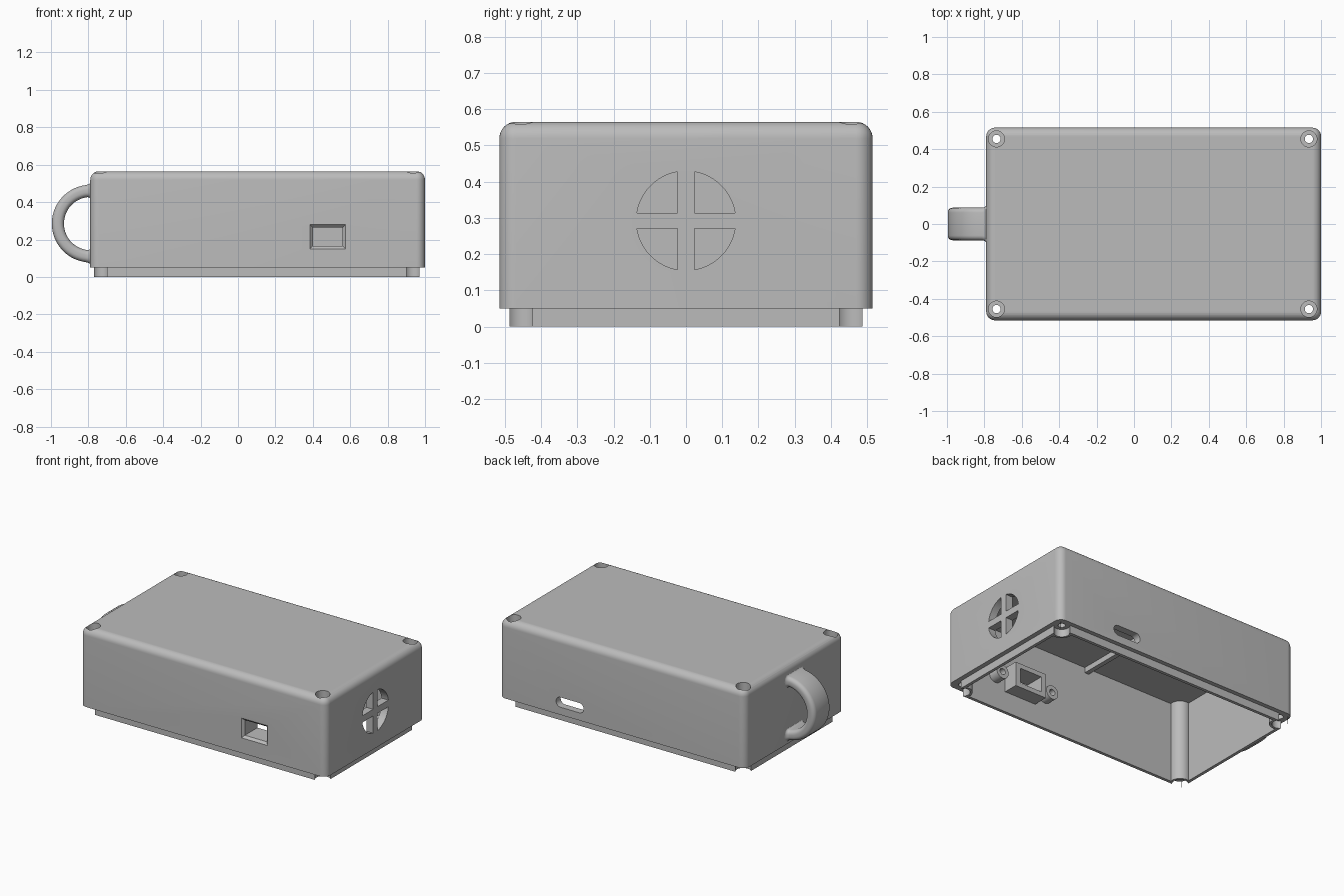
import bpy, bmesh, math
from mathutils import Matrix, Vector

cube = bpy.data.objects.get("Cube")
if cube:
    bpy.data.objects.remove(cube, do_unlink=True)

grey = bpy.data.materials.new("matte grey")
grey.use_nodes = True
grey.diffuse_color = (0.5, 0.5, 0.5, 1)
grey.node_tree.nodes["Principled BSDF"].inputs["Base Color"].default_value = grey.diffuse_color


def finish(name, bm):
    bmesh.ops.recalc_face_normals(bm, faces=bm.faces)
    mesh = bpy.data.meshes.new(name)
    bm.to_mesh(mesh)
    bm.free()
    mesh.materials.append(grey)
    ob = bpy.data.objects.new(name, mesh)
    bpy.context.collection.objects.link(ob)
    return ob


def box(name, lo, hi, radius=0, pick=None, segments=8):
    """Box between two corners; edges accepted by pick are rounded."""
    lo, hi = Vector(lo), Vector(hi)
    bm = bmesh.new()
    bmesh.ops.create_cube(bm, size=1)
    for v in bm.verts:
        v.co = Vector([(lo[i] + hi[i]) / 2 + v.co[i] * (hi[i] - lo[i]) for i in range(3)])
    if radius:
        edges = [e for e in bm.edges if pick(e.verts[0].co, e.verts[1].co)]
        bmesh.ops.bevel(bm, geom=edges, offset=radius, segments=segments,
                        affect='EDGES', profile=0.5)
    return finish(name, bm)


def rod(name, start, end, r1, r2=None, sides=40):
    """Cylinder or cone between two points."""
    start, end = Vector(start), Vector(end)
    axis = end - start
    bm = bmesh.new()
    place = Matrix.Translation((start + end) / 2) @ axis.to_track_quat('Z', 'Y').to_matrix().to_4x4()
    bmesh.ops.create_cone(bm, cap_ends=True, segments=sides, radius1=r1,
                          radius2=r1 if r2 is None else r2, depth=axis.length, matrix=place)
    return finish(name, bm)


def combine(target, tool, operation='DIFFERENCE'):
    """Apply a boolean and discard the tool object."""
    mod = target.modifiers.new("bool", 'BOOLEAN')
    mod.operation, mod.object, mod.solver = operation, tool, 'EXACT'
    bpy.context.view_layer.objects.active = target
    bpy.ops.object.modifier_apply(modifier=mod.name)
    bpy.data.objects.remove(tool, do_unlink=True)


def smooth(ob):
    bpy.ops.object.select_all(action='DESELECT')
    ob.select_set(True)
    bpy.context.view_layer.objects.active = ob
    bpy.ops.object.shade_smooth_by_angle(angle=math.radians(30))


LEFT, RIGHT, HALF = -0.79, 1.0, 0.515
RIM, TOP = 0.05, 0.565
screws = [(x, y) for x in (-0.735, 0.935) for y in (-0.455, 0.455)]

# Rounded outer shell and the stepped lip underneath
case = box("enclosure", (LEFT, -HALF, RIM), (RIGHT, HALF, TOP), 0.046,
           lambda a, b: max(a.z, b.z) > RIM + 0.01)
combine(case, box("lip", (-0.77, -0.487, 0), (0.97, 0.487, 0.1)), 'UNION')

# Open cavity that leaves the corner posts and a ceiling rib standing
cavity = box("cavity", (-0.75, -0.467, -0.1), (0.95, 0.467, 0.525))
for x, y in screws:
    combine(cavity, rod("post", (x, y, -0.2), (x, y, 0.6), 0.062))
combine(cavity, box("rib", (-0.045, -0.6, 0.49), (-0.015, 0.6, 0.6)))
combine(case, cavity)

# Corner notches in the lip, screw holes and recesses for the heads
for x, y in screws:
    combine(case, rod("notch", (x, y, -0.1), (x, y, RIM), 0.047))
    combine(case, rod("hole", (x, y, -0.1), (x, y, 0.7), 0.022))
    combine(case, rod("recess", (x, y, 0.515), (x, y, 0.7), 0.043))

# Connector housing with two screw bosses inside the front wall
PX, PZ = 0.48, 0.215
combine(case, box("housing", (PX - 0.115, -0.49, PZ - 0.08), (PX + 0.115, -0.37, PZ + 0.08)), 'UNION')
for side in (-1, 1):
    bx = PX + side * 0.19
    combine(case, rod("boss", (bx, -0.49, PZ), (bx, -0.4, PZ), 0.045), 'UNION')
    combine(case, rod("pilot", (bx, -0.47, PZ), (bx, -0.3, PZ), 0.02))
combine(case, box("port", (PX - 0.08, -0.6, PZ - 0.05), (PX + 0.08, -0.3, PZ + 0.05)))

# Flared opening around the port
bm = bmesh.new()
bmesh.ops.create_cube(bm, size=1)
for v in bm.verts:
    flare = 0.03 if v.co.y < 0 else 0
    v.co = (PX + math.copysign(0.08 + flare, v.co.x), -0.53 if flare else -0.5,
            PZ + math.copysign(0.05 + flare, v.co.z))
combine(case, finish("port_flare", bm))

# Rounded slot in the back wall
combine(case, box("slot", (0.385, 0.4, 0.1), (0.585, 0.6, 0.165), 0.032,
                  lambda a, b: abs(a.y - b.y) > 0.1))

# Round vent divided by a cross
vent = rod("vent", (0.9, 0, 0.292), (1.1, 0, 0.292), 0.137, sides=64)
combine(vent, box("upright", (0.8, -0.023, 0), (1.2, 0.023, 0.6)))
combine(vent, box("crossbar", (0.8, -0.3, 0.27), (1.2, 0.3, 0.314)))
combine(case, vent)
smooth(case)

# Half-ring handle: rounded band section swept round, flaring at the wall
MID, W, T, R, FILLET = 0.175, 0.087, 0.0325, 0.026, 0.025
section = []
for cx, cy, start in ((1, 1, 0), (-1, 1, 90), (-1, -1, 180), (1, -1, 270)):
    for k in range(6):
        a = math.radians(start + k * 18)
        section.append((cx * (T - R) + R * math.cos(a), cy * (W - R) + R * math.sin(a)))
angles = [math.radians(d) for d in
          [90, 91, 92, 94, 96, 98] + list(range(102, 259, 6)) + [262, 264, 266, 268, 269, 270]]
bm = bmesh.new()
rings = []
for a in angles:
    near = max(0, 1 + MID * math.cos(a) / FILLET)
    grow = 1 - math.sqrt(max(0, 1 - near * near))
    ring = []
    for r, w in section:
        r *= 1 + grow * 0.4
        w *= 1 + grow * 0.25
        ring.append(bm.verts.new((LEFT + 0.002 + (MID + r) * math.cos(a), w, 0.285 + (MID + r) * math.sin(a))))
    rings.append(ring)
n = len(section)
for r0, r1 in zip(rings, rings[1:]):
    for i in range(n):
        bm.faces.new((r0[i], r0[(i + 1) % n], r1[(i + 1) % n], r1[i]))
bm.faces.new(rings[0])
bm.faces.new(rings[-1])
smooth(finish("handle", bm))
